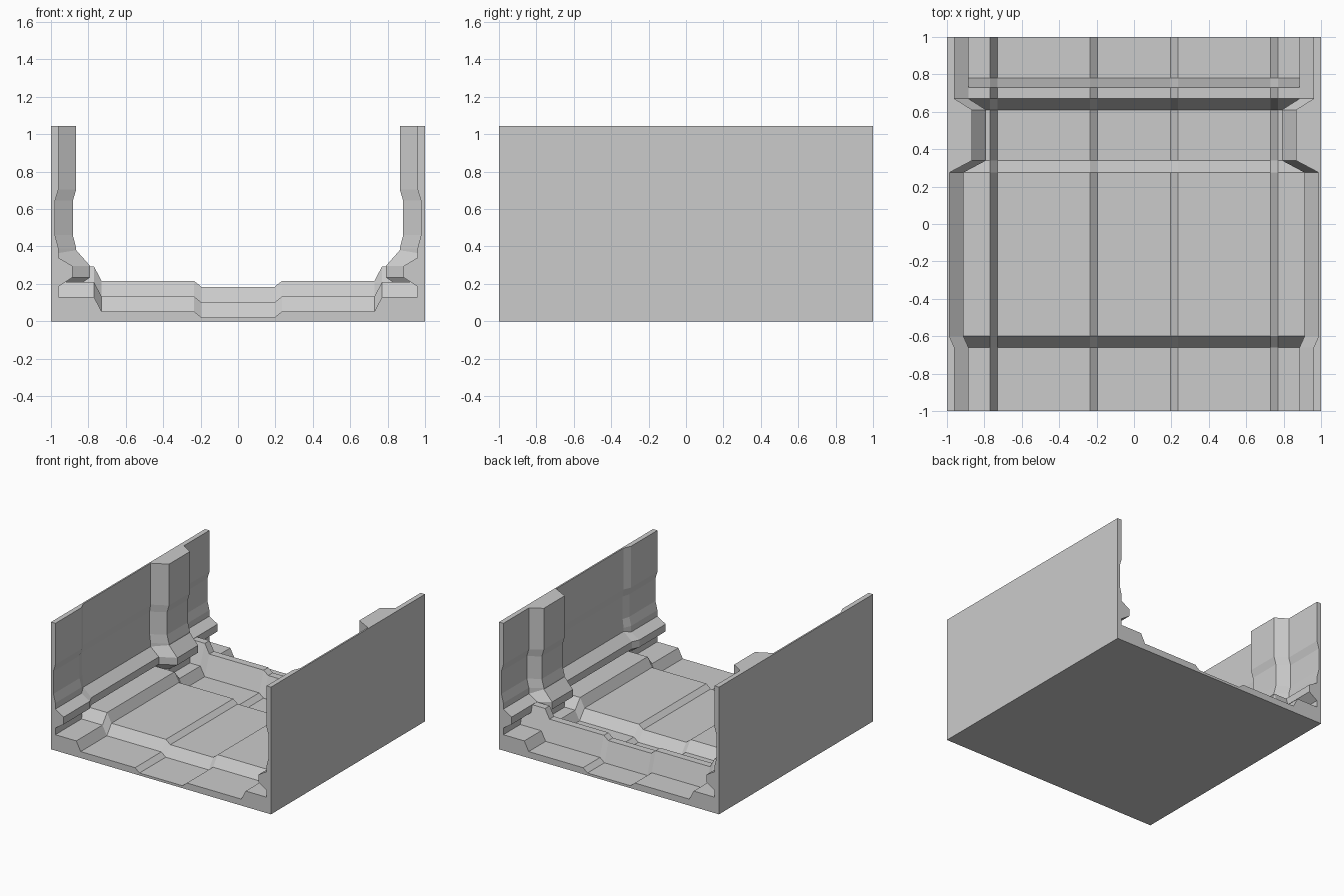
import bpy
import bmesh

cube = bpy.data.objects.get("Cube")
if cube:
    bpy.data.objects.remove(cube)

grey = bpy.data.materials.new("plain grey")
grey.use_nodes = True
colour = (0.6, 0.6, 0.6, 1)
grey.diffuse_color = colour
grey.node_tree.nodes["Principled BSDF"].inputs["Base Color"].default_value = colour


def loft(name, rings):
    """Join equal-length closed rings into a capped solid."""
    bm = bmesh.new()
    loops = [[bm.verts.new(p) for p in ring] for ring in rings]
    n = len(loops[0])
    for a, b in zip(loops, loops[1:]):
        for i in range(n):
            j = (i + 1) % n
            bm.faces.new((a[i], a[j], b[j], b[i]))
    bm.faces.new(loops[0])
    bm.faces.new(loops[-1])
    bmesh.ops.recalc_face_normals(bm, faces=bm.faces)
    bmesh.ops.dissolve_limit(bm, angle_limit=0.001, verts=bm.verts, edges=bm.edges)
    mesh = bpy.data.meshes.new(name)
    bm.to_mesh(mesh)
    bm.free()
    mesh.materials.append(grey)
    obj = bpy.data.objects.new(name, mesh)
    bpy.context.collection.objects.link(obj)
    return obj


# Floor: stepped cross-section, raised at a long platform and a narrow ridge
half = [(0.195, 0.02), (0.235, 0.053), (0.73, 0.053), (0.77, 0.13), (0.998, 0.13)]
section = [(-x, z) for x, z in reversed(half)] + half
floor_steps = [(-1, 0), (-0.66, 0), (-0.6, 0.08), (0.275, 0.08), (0.34, 0),
               (0.61, 0), (0.67, 0.163), (0.73, 0.163), (0.78, 0), (1, 0)]
loft("floor", [[(x, y, z + rise) for x, z in section] + [(0.998, y, 0), (-0.998, y, 0)]
               for y, rise in floor_steps])

# Walls: recessed panel above a protruding rail, with a pillar near the back
panel = [(0.96, 1.045), (0.96, 0.705), (0.978, 0.645), (0.978, 0.46), (0.96, 0.39)]
rail = [(0.885, 0.295), (0.885, 0.235), (0.96, 0.185), (0.96, 0)]
wall_steps = [(-1, 0, 0.34), (-0.66, 0, 0.34), (-0.6, 0.027, 0.36), (0.275, 0.027, 0.36),
              (0.34, -0.095, 0.38), (0.61, -0.095, 0.38), (0.67, 0, 0.34), (1, 0, 0.34)]
for side, label in ((1, "left"), (-1, "right")):
    rings = []
    for y, shift, shelf in wall_steps:
        inner = panel + [(0.96, shelf)] + rail
        ring = [(side * min(x + shift, 0.996), y, z) for x, z in inner]
        rings.append(ring + [(side, y, 0), (side, y, 1.045)])
    loft(label + "_wall", rings)
